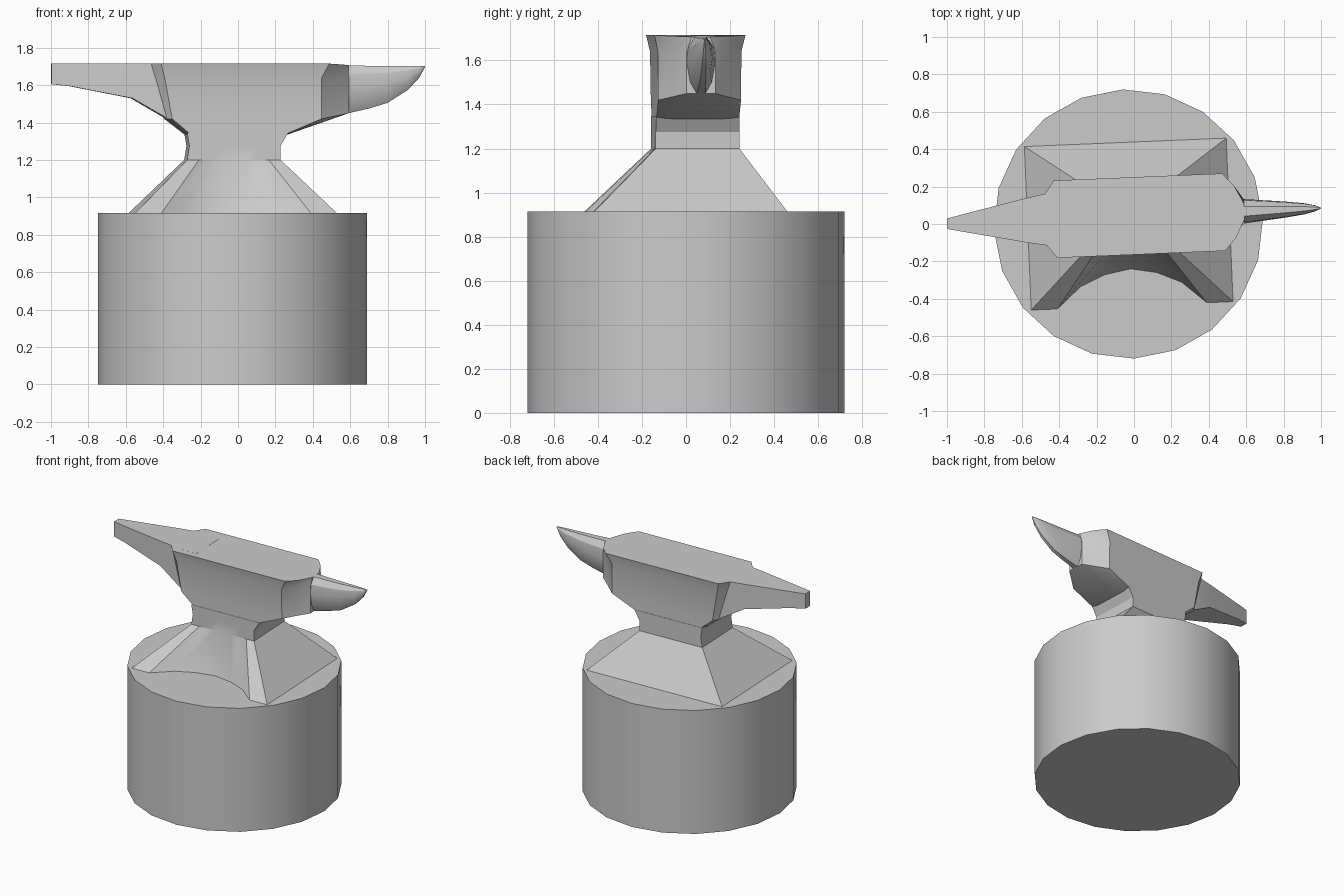
import bpy, bmesh, math

if "Cube" in bpy.data.objects:
    bpy.data.objects.remove(bpy.data.objects["Cube"])

TURN = math.radians(2.4)
AXIS = (-0.03, 0.042, 0)


def loft(name, rings, location=AXIS):
    """Skin equal-length rings of points and cap both ends."""
    bm = bmesh.new()
    loops = [[bm.verts.new(p) for p in ring] for ring in rings]
    n = len(loops[0])
    for a, b in zip(loops, loops[1:]):
        for i in range(n):
            j = (i + 1) % n
            bm.faces.new((a[i], a[j], b[j], b[i]))
    bm.faces.new(loops[0][::-1])
    bm.faces.new(loops[-1])
    bmesh.ops.recalc_face_normals(bm, faces=bm.faces)
    mesh = bpy.data.meshes.new(name)
    bm.to_mesh(mesh)
    bm.free()
    obj = bpy.data.objects.new(name, mesh)
    bpy.context.collection.objects.link(obj)
    obj.location = location
    obj.rotation_euler.z = TURN
    bpy.ops.object.select_all(action='DESELECT')
    obj.select_set(True)
    bpy.context.view_layer.objects.active = obj
    bpy.ops.object.shade_smooth_by_angle(angle=math.radians(25))
    return obj


# Round block under the anvil
circle = [(0.72 * math.cos(k * math.tau / 20), 0.72 * math.sin(k * math.tau / 20))
          for k in range(20)]
loft("stump", [[(x, y, z) for x, y in circle] for z in (0, 0.915)], (-0.03, 0, 0))

# Foot: arched front edge, straight back edge, narrowing to the waist
half = [(-0.54, -0.48), (-0.40, -0.48), (-0.27, -0.365), (-0.14, -0.308)]
front = half + [(0, -0.282)] + [(-x, y) for x, y in reversed(half)]
foot = [[(x, y, 0.915) for x, y in front] + [(0.54, 0.395, 0.915), (-0.54, 0.395, 0.915)]]
for x0, x1, z in ((-0.25, 0.25, 1.2), (-0.238, 0.25, 1.275), (-0.25, 0.29, 1.345)):
    ring = [(x0 + (x1 - x0) * i / 8, -0.19, z) for i in range(9)]
    foot.append(ring + [(x1, 0.19, z), (x0, 0.19, z)])
loft("foot_and_waist", foot)

# Body: half outlines (x, half width) mirrored across the long axis
levels = [
    (1.335, 0, [(-0.25, 0.14), (-0.23, 0.188), (0.27, 0.188), (0.28, 0.15), (0.29, 0.07)]),
    (1.42, 0.03, [(-0.36, 0.15), (-0.33, 0.188), (0.47, 0.188), (0.545, 0.125), (0.62, 0.065)]),
    (1.64, 0, [(-0.42, 0.14), (-0.37, 0.19), (0.47, 0.19), (0.545, 0.125), (0.62, 0.065)]),
    (1.715, -0.008, [(-0.44, 0.14), (-0.39, 0.207), (0.51, 0.207), (0.57, 0.14), (0.62, 0.042)]),
]
body = []
for z, tip_lift, pts in levels:
    side = [(x, -w, z + tip_lift * (i == 4) + tip_lift * 0.5 * (i == 3))
            for i, (x, w) in enumerate(pts)]
    body.append(side + [(x, -y, h) for x, y, h in reversed(side)])
loft("body", body)

# Tapered heel: x, half width, underside height
heel = [(-0.97, 0.028, 1.605), (-0.87, 0.05, 1.594), (-0.54, 0.12, 1.53),
        (-0.35, 0.155, 1.42), (-0.23, 0.16, 1.335)]
loft("heel", [[(x, -w, b), (x, w, b), (x, w, 1.715), (x, -w, 1.715)] for x, w, b in heel])

# Horn: x, half width, underside, top
horn = [(0.54, 0.07, 1.435, 1.707), (0.62, 0.065, 1.45, 1.706), (0.73, 0.054, 1.475, 1.703),
        (0.83, 0.044, 1.505, 1.702), (0.94, 0.03, 1.575, 1.702), (1.0, 0.016, 1.64, 1.702),
        (1.03, 0.003, 1.695, 1.702)]
section = [(0.3, 0), (0.75, 0.2), (1, 0.55), (0.9, 0.82), (0.4, 1)]
section += [(-u, v) for u, v in reversed(section)]
loft("horn", [[(x, w * u, b + (t - b) * v) for u, v in section] for x, w, b, t in horn])
